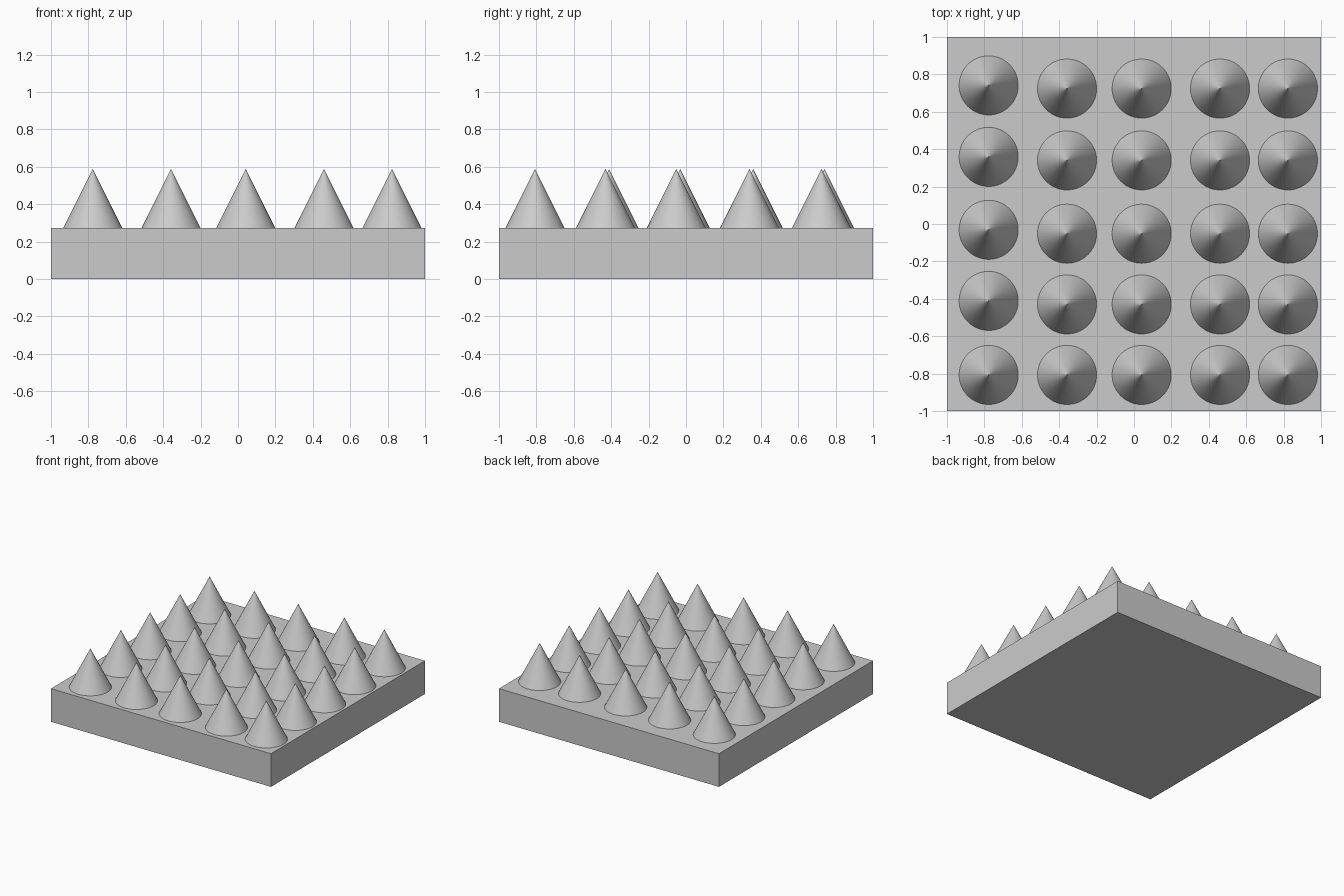
import bpy

if "Cube" in bpy.data.objects:
    bpy.data.objects.remove(bpy.data.objects["Cube"])

BASE_TOP = 0.272
TIP = 0.588
RADIUS = 0.158

# Square slab
bpy.ops.mesh.primitive_cube_add(size=1, location=(0, 0, BASE_TOP / 2))
slab = bpy.context.object
slab.name = "base_slab"
slab.scale = (2, 2, BASE_TOP)
bpy.ops.object.transform_apply(location=False, rotation=False, scale=True)


def add_spike(name, x, y):
    bpy.ops.mesh.primitive_cone_add(
        vertices=64, radius1=RADIUS, radius2=0, depth=TIP - BASE_TOP,
        end_fill_type='NGON', location=(x, y, (BASE_TOP + TIP) / 2))
    bpy.context.object.name = name


# Spike grid: the left column has slightly different row spacing
columns = [-0.777, -0.358, 0.041, 0.46, 0.823]
left_rows = [-0.807, -0.411, -0.031, 0.359, 0.741]
other_rows = [-0.807, -0.43, -0.052, 0.34, 0.724]

for c, x in enumerate(columns):
    for r, y in enumerate(left_rows if c == 0 else other_rows):
        add_spike(f"spike_column{c + 1}_row{r + 1}", x, y)
